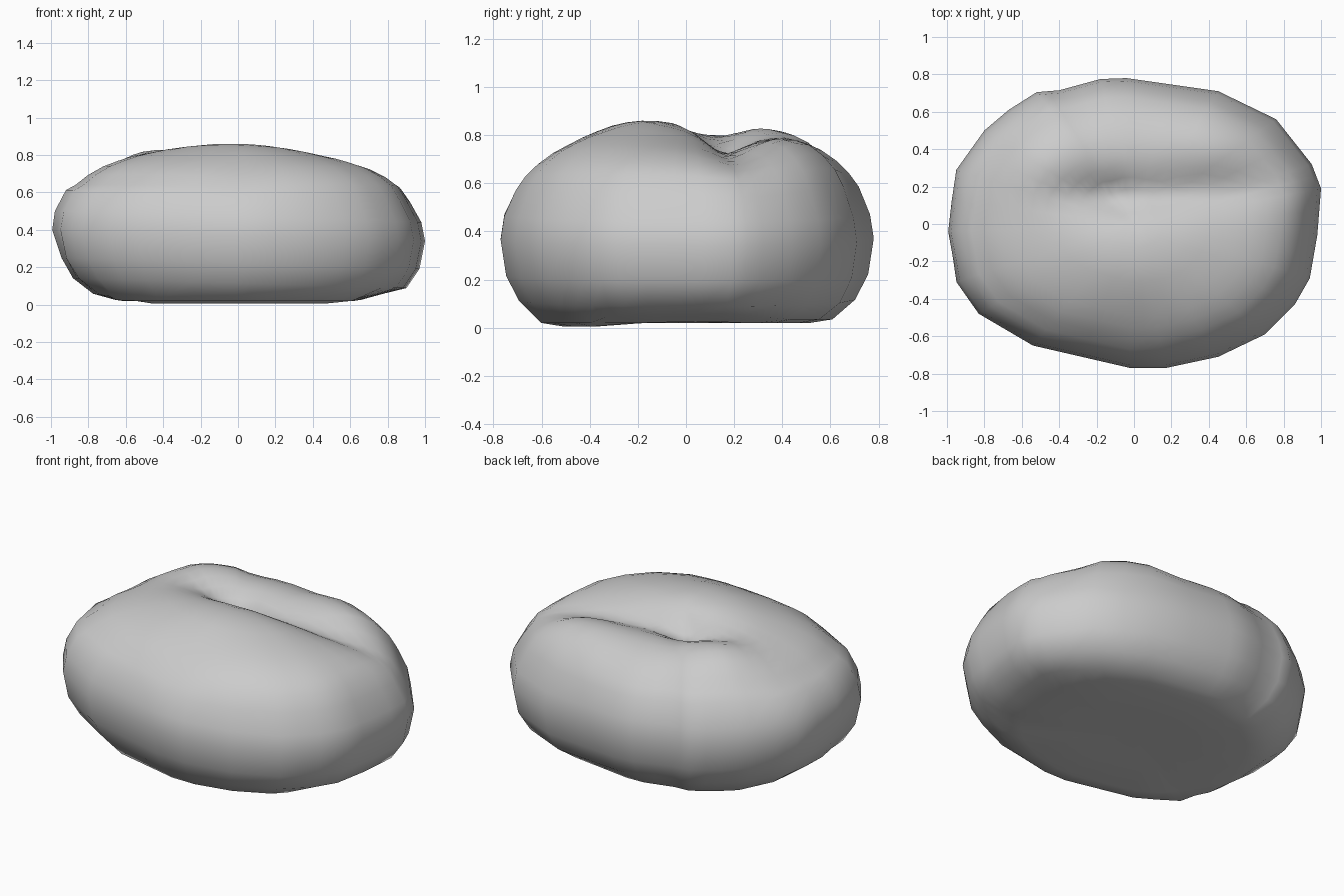
import bpy, bmesh, math
from mathutils import Vector

if "Cube" in bpy.data.objects:
    bpy.data.objects.remove(bpy.data.objects["Cube"], do_unlink=True)

stone = bpy.data.materials.new("stone grey")
stone.use_nodes = True
GREY = (0.6, 0.6, 0.6, 1)
stone.diffuse_color = GREY
stone.node_tree.nodes["Principled BSDF"].inputs["Base Color"].default_value = GREY

# Widest outline seen from above, anticlockwise
outline = [Vector(p) for p in (
    (1, .19), (.95, .32), (.76, .56), (.45, .71), (-.04, .78), (-.18, .775),
    (-.4, .715), (-.52, .705), (-.67, .61), (-.8, .5), (-.95, .29), (-1, -.04),
    (-.95, -.31), (-.83, -.48), (-.54, -.65), (-.02, -.77), (.17, -.77),
    (.45, -.71), (.7, -.59), (.86, -.43), (.94, -.29), (.98, -.06))]
sides = [q for a, b in zip(outline, outline[1:] + outline[:1]) for q in (a, (a + b) / 2)]

# Ring scale and height, from the underside to the crown
profile = [(.35, .02), (.66, .02), (.78, .035), (.9, .115), (.97, .22), (1, .37),
           (.98, .47), (.92, .585), (.87, .64), (.8, .695), (.72, .74), (.64, .77),
           (.56, .795), (.48, .813), (.4, .83), (.32, .842), (.24, .85),
           (.16, .855), (.08, .86)]


def blob(x, y, cx, cy, r):
    return math.exp(-((x - cx) ** 2 + (y - cy) ** 2) / (r * r))


def crown(x, y, z):
    """Add the cleft, raised back lobes and dents to the upper half."""
    if z < .5:
        return z
    z += .055 * blob(x, y, -.48, .36, .24) + .04 * blob(x, y, .45, .45, .22)
    z += .015 * blob(x, y, -.05, -.25, .25) - .02 * blob(x, y, .5, 0, .3)
    z -= .025 * blob(x, y, 0, -.6, .22)
    # cleft: deep from the middle to the left end, fading out on the right
    line = .15 + .06 * max(x, 0)
    opening = min(max((x + .55) / .35, 0), 1)
    width = .13 if y < line else .12 + .05 * opening
    depth = (.03 + .1 * opening) * max(0, 1 - (x / .95) ** 2)
    z -= depth * math.exp(-abs((y - line) / width) ** 1.5)
    return z - .03 * blob(x, y, -.1, .15, .1)


def lower(x, y, z):
    """Round the underside up at both ends and tip it down at the front."""
    if z < .05:
        z += .15 * max(0, abs(x) - .62)
        if y < -.35:
            z -= .015
    elif .1 < z < .6:
        z -= .03 * x
    return z


bm = bmesh.new()
rings = []
for scale, z in profile:
    ring = []
    for p in sides:
        x, y = p * scale
        # shallow hollow low on the right side
        if x < 0:
            x *= 1 - .035 * blob(y, z, -.1, .2, .14)
        ring.append(bm.verts.new((x, y, crown(x, y, lower(x, y, z)))))
    rings.append(ring)

n = len(sides)
for below, above in zip(rings, rings[1:]):
    for i in range(n):
        j = (i + 1) % n
        bm.faces.new((below[i], below[j], above[j], above[i]))

# Close the underside and the crown with fans
base = bm.verts.new((0, 0, .02))
peak = bm.verts.new((0, 0, crown(0, 0, .86)))
for i in range(n):
    j = (i + 1) % n
    bm.faces.new((base, rings[0][j], rings[0][i]))
    bm.faces.new((peak, rings[-1][i], rings[-1][j]))
bmesh.ops.recalc_face_normals(bm, faces=bm.faces)

mesh = bpy.data.meshes.new("boulder")
bm.to_mesh(mesh)
bm.free()
mesh.materials.append(stone)
boulder = bpy.data.objects.new("boulder", mesh)
bpy.context.collection.objects.link(boulder)
for face in mesh.polygons:
    face.use_smooth = True
